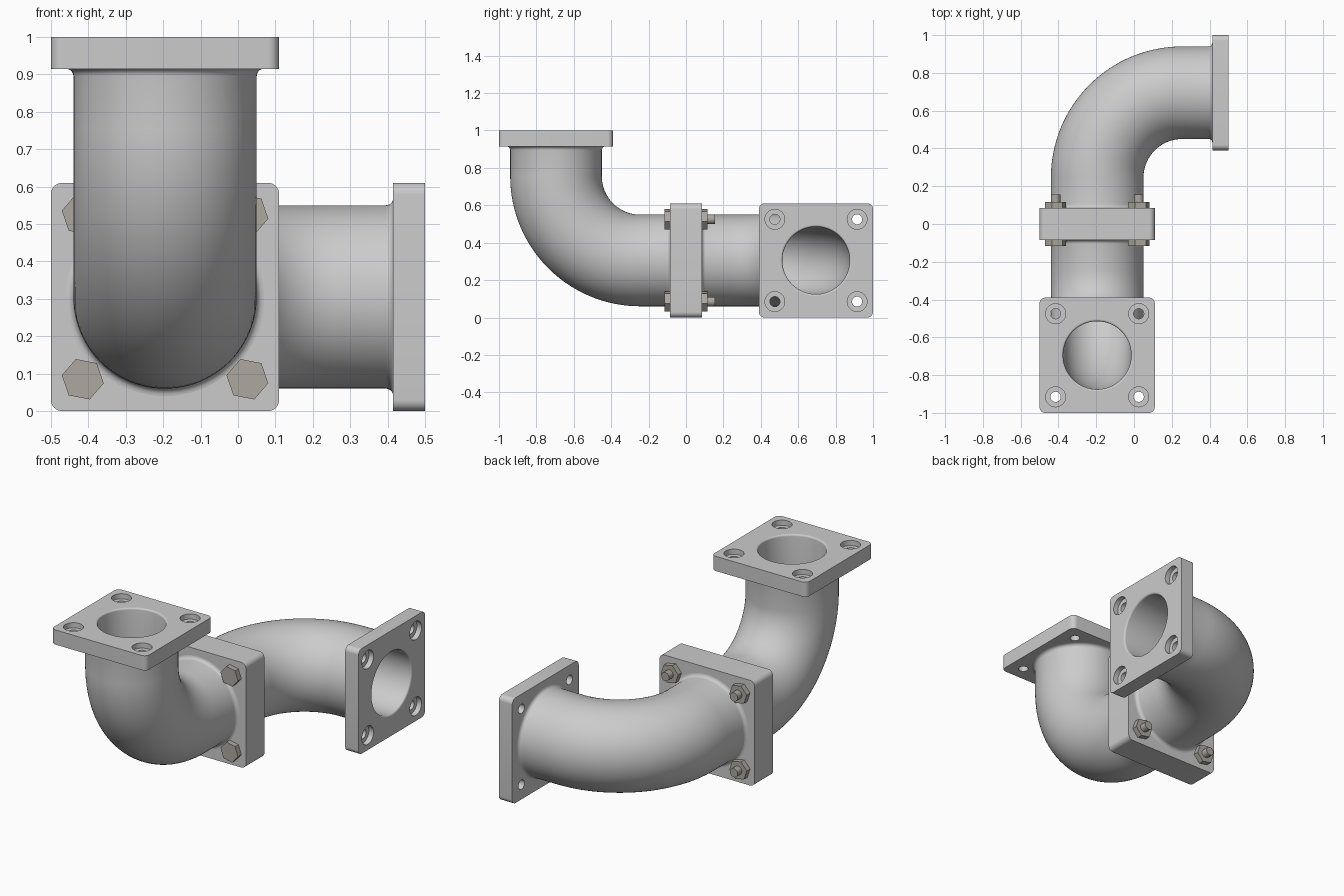
import bpy, bmesh
from math import pi, sin, cos, radians
from mathutils import Vector, Matrix

if "Cube" in bpy.data.objects:
    bpy.data.objects.remove(bpy.data.objects["Cube"])

R_OUT, R_IN, BEND, STRAIGHT = 0.245, 0.18, 0.45, 0.245
THICK, HALF, BOLT = 0.085, 0.305, 0.22
JOINT = Vector((-0.195, 0, 0.305))
LENGTH = 2 * STRAIGHT + BEND * pi / 2
SEG = 96


def make_object(name, bm):
    bmesh.ops.recalc_face_normals(bm, faces=bm.faces)
    mesh = bpy.data.meshes.new(name)
    bm.to_mesh(mesh)
    bm.free()
    obj = bpy.data.objects.new(name, mesh)
    bpy.context.collection.objects.link(obj)
    return obj


def add_cylinder(bm, r, z0, z1, matrix, seg):
    bmesh.ops.create_cone(bm, cap_ends=True, segments=seg, radius1=r, radius2=r, depth=z1 - z0,
                          matrix=matrix @ Matrix.Translation((0, 0, (z0 + z1) / 2)))


def cut(obj, x, y, r, z0, z1, seg):
    bm = bmesh.new()
    add_cylinder(bm, r, z0, z1, Matrix.Translation((x, y, 0)), seg)
    cutter = make_object("cutter", bm)
    cutter.hide_render = True
    mod = obj.modifiers.new("hole", 'BOOLEAN')
    mod.operation, mod.solver, mod.object = 'DIFFERENCE', 'EXACT', cutter
    bpy.context.view_layer.objects.active = obj
    bpy.ops.object.modifier_apply(modifier=mod.name)
    bpy.data.objects.remove(cutter)


# Square flange, outer face at z = 0 locally, then turned to face its normal
def flange(name, centre, normal, thick, holes):
    bm = bmesh.new()
    bmesh.ops.create_cube(bm, size=1, matrix=Matrix.Translation((0, 0, -thick / 2))
                          @ Matrix.Diagonal((2 * HALF, 2 * HALF, thick, 1)))
    upright = [e for e in bm.edges if abs(e.verts[0].co.z - e.verts[1].co.z) > 0.01]
    bmesh.ops.bevel(bm, geom=upright, offset=0.03, segments=8, profile=0.5, affect='EDGES')
    obj = make_object(name, bm)
    cut(obj, 0, 0, R_IN + 0.01, -thick - 0.1, 0.1, SEG)
    if holes:
        for x in (-BOLT, BOLT):
            for y in (-BOLT, BOLT):
                cut(obj, x, y, 0.053, -0.03, 0.1, 32)
                cut(obj, x, y, 0.027, -thick - 0.1, 0.1, 32)
    turn = Vector(normal).to_track_quat('Z', 'Y').to_matrix().to_4x4()
    obj.data.transform(Matrix.Translation(centre) @ turn)
    return obj


# Point and in-plane normal at distance s along an elbow's centre line
def on_path(s, heading, bend):
    arc = BEND * pi / 2
    a = min(max((s - STRAIGHT) / BEND, 0), pi / 2)
    p = heading * (min(s, STRAIGHT) + BEND * sin(a)) + bend * (BEND * (1 - cos(a)))
    p += bend * max(s - STRAIGHT - arc, 0)
    return JOINT + p, bend * cos(a) - heading * sin(a)


# Hollow elbow: one closed loop of (distance, radius) swept round the centre line
def elbow(name, heading, bend):
    heading, bend = Vector(heading), Vector(bend)
    side = heading.cross(bend)
    arc = [STRAIGHT + BEND * pi / 2 * i / 32 for i in range(33)]
    f = 0.02
    angles = [pi / 2 * i / 5 for i in range(6)]
    root = [(THICK + f * (1 - cos(a)), R_OUT + f * (1 - sin(a))) for a in angles]
    root = [(THICK - 0.005, R_OUT + f)] + root
    rim = [(LENGTH - 0.01 * (1 - cos(a)), R_IN + 0.01 * (1 - sin(a))) for a in angles]
    loop = [(0, R_IN), (0, R_IN + 0.01), (THICK - 0.005, R_IN + 0.01)] + root
    loop += [(s, R_OUT) for s in arc]
    loop += [(LENGTH - s, r) for s, r in reversed(root)]
    loop += [(LENGTH - THICK + 0.005, R_IN + 0.01)] + rim
    loop += [(s, R_IN) for s in reversed(arc)]
    bm = bmesh.new()
    rings = []
    for s, r in loop:
        p, n = on_path(s, heading, bend)
        rings.append([bm.verts.new(p + r * (n * cos(t) + side * sin(t)))
                      for t in (2 * pi * k / SEG for k in range(SEG))])
    for i, a in enumerate(rings):
        b = rings[(i + 1) % len(rings)]
        for k in range(SEG):
            j = (k + 1) % SEG
            bm.faces.new((a[k], a[j], b[j], b[k]))
    return make_object(name, bm)


# Pipes and flanges
elbow("front_elbow", (0, -1, 0), (0, 0, 1))
elbow("rear_elbow", (0, 1, 0), (1, 0, 0))
flange("centre_flange", (JOINT.x, -THICK, JOINT.z), (0, -1, 0), 2 * THICK, False)
flange("top_flange", (JOINT.x, -0.695, 1), (0, 0, 1), THICK, True)
flange("side_flange", (0.5, 0.695, JOINT.z), (1, 0, 0), THICK, True)

# Bolts with hex heads in front and nuts behind
steel = bpy.data.materials.new("bolt_steel")
steel.diffuse_color = (0.42, 0.39, 0.35, 1)
steel.use_nodes = True
steel.node_tree.nodes["Principled BSDF"].inputs["Base Color"].default_value = steel.diffuse_color
for i, (x, z) in enumerate([(-1, -1), (1, -1), (-1, 1), (1, 1)]):
    m = Matrix.Translation(JOINT + Vector((x * BOLT, 0, z * BOLT)))
    m = m @ Matrix.Rotation(pi / 2, 4, 'X') @ Matrix.Rotation(radians(19), 4, 'Z')
    for part, r, z0, z1, seg in (("head", 0.057, 0.083, 0.116, 6),
                                 ("nut", 0.057, -0.116, -0.083, 6),
                                 ("shank", 0.025, -0.155, -0.1, 24)):
        bm = bmesh.new()
        add_cylinder(bm, r, z0, z1, m, seg)
        make_object(f"bolt_{part}_{i + 1}", bm).data.materials.append(steel)

# Smooth shading with sharp edges kept
for obj in bpy.data.objects:
    obj.select_set(True)
bpy.context.view_layer.objects.active = bpy.data.objects["front_elbow"]
bpy.ops.object.shade_smooth_by_angle(angle=radians(30))
